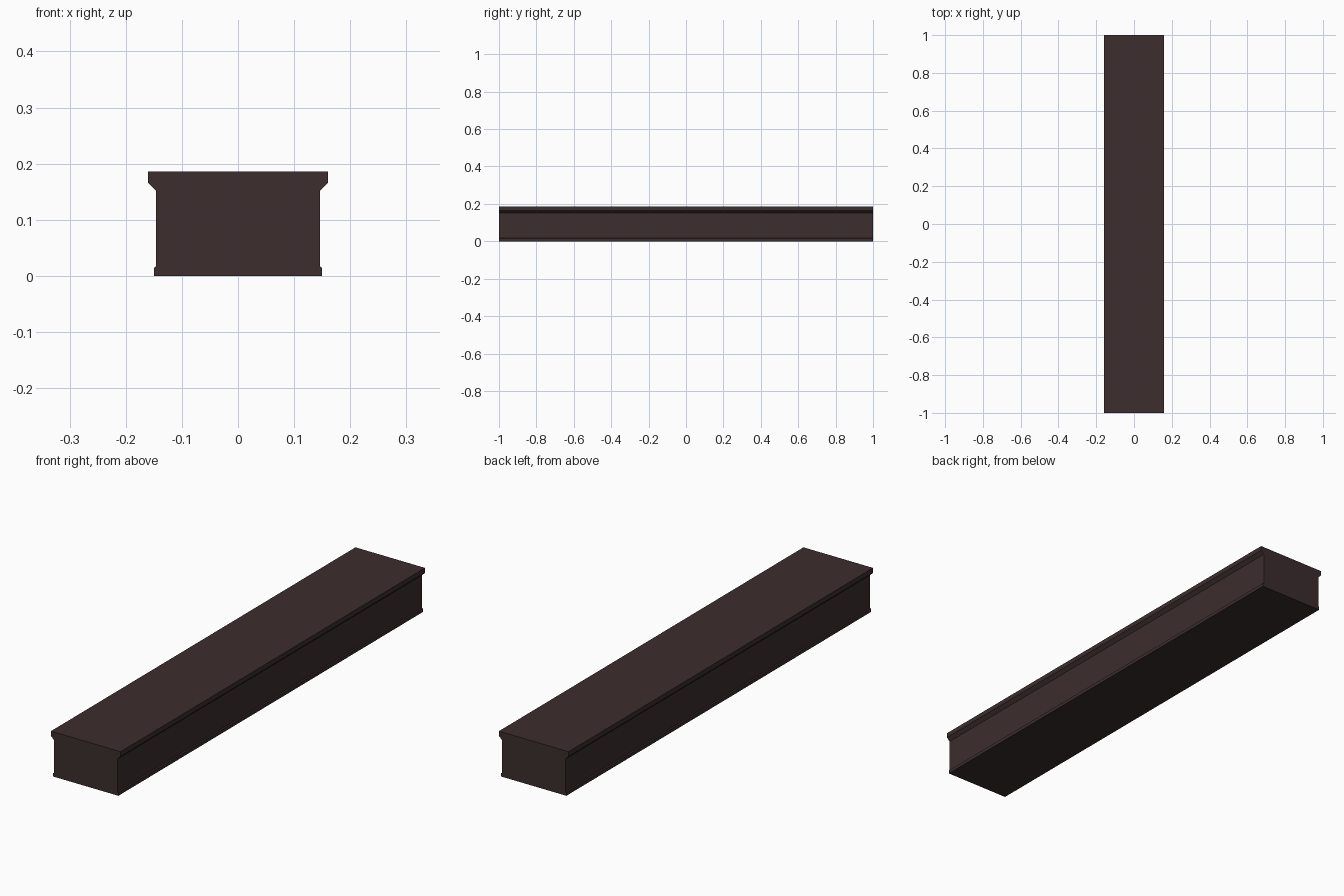
import bpy
import bmesh

if "Cube" in bpy.data.objects:
    bpy.data.objects.remove(bpy.data.objects["Cube"])

# Dark brown finish
mat = bpy.data.materials.new("dark brown")
mat.diffuse_color = (0.045, 0.026, 0.027, 1.0)
mat.use_nodes = True
mat.node_tree.nodes["Principled BSDF"].inputs["Base Color"].default_value = mat.diffuse_color

# Right half of the cross-section (x, z): plinth lip, wall, flared cap
half = [(0.15, 0.0), (0.15, 0.014), (0.146, 0.017), (0.146, 0.152),
        (0.16, 0.166), (0.16, 0.186)]
profile = half + [(-x, z) for x, z in reversed(half)]

# Extrude the mirrored section along y
bm = bmesh.new()
face = bm.faces.new([bm.verts.new((x, -1.0, z)) for x, z in profile])
result = bmesh.ops.extrude_face_region(bm, geom=[face], use_keep_orig=True)
moved = [g for g in result["geom"] if isinstance(g, bmesh.types.BMVert)]
bmesh.ops.translate(bm, verts=moved, vec=(0, 2.0, 0))
bmesh.ops.recalc_face_normals(bm, faces=bm.faces)

mesh = bpy.data.meshes.new("moulded_beam")
bm.to_mesh(mesh)
bm.free()
mesh.materials.append(mat)
beam = bpy.data.objects.new("moulded_beam", mesh)
bpy.context.collection.objects.link(beam)
